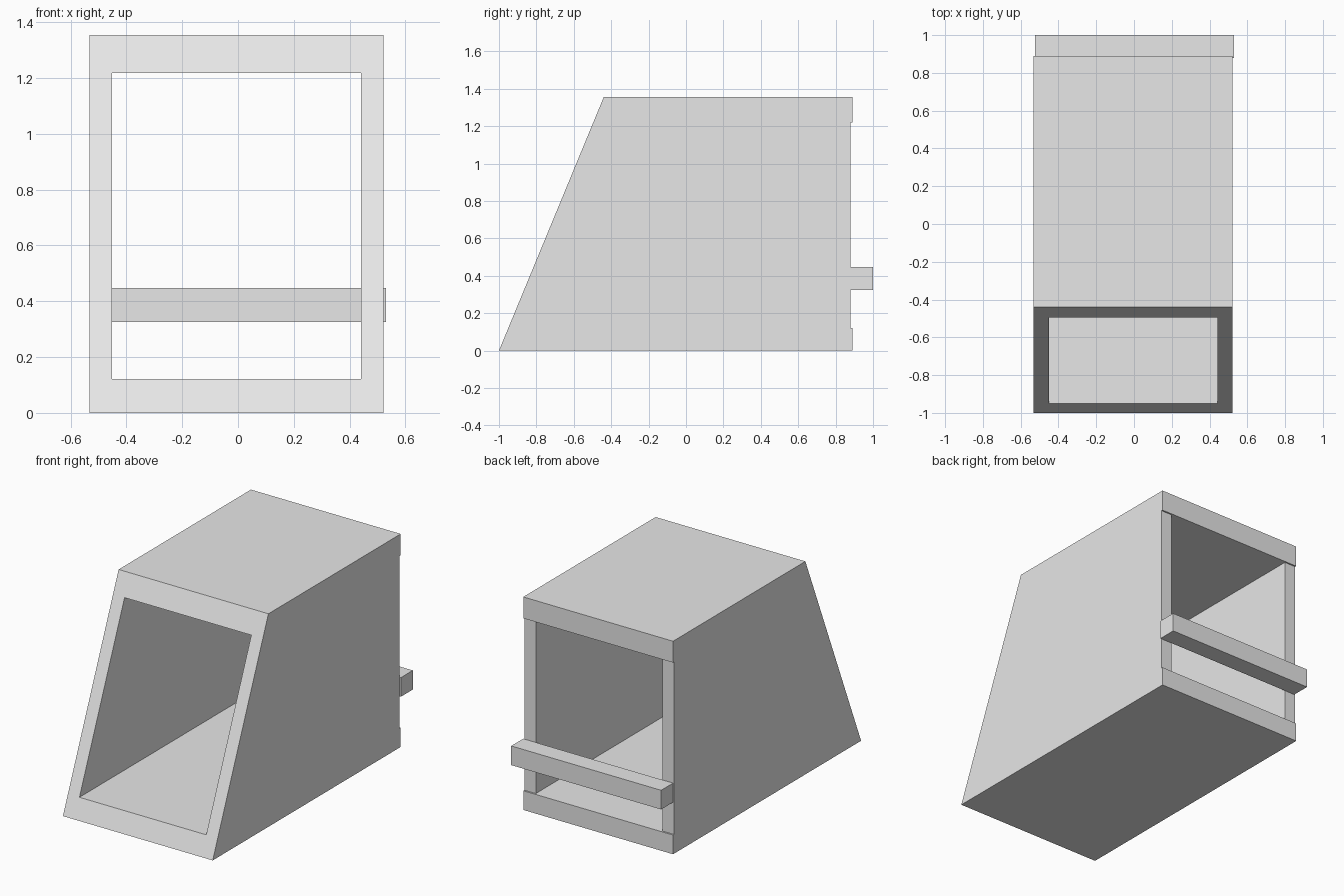
import bpy
import bmesh

cube = bpy.data.objects.get("Cube")
if cube:
    bpy.data.objects.remove(cube, do_unlink=True)

grey = bpy.data.materials.new("light_grey")
grey.use_nodes = True
grey.diffuse_color = (0.8, 0.8, 0.8, 1)
grey.node_tree.nodes["Principled BSDF"].inputs["Base Color"].default_value = (0.8, 0.8, 0.8, 1)

HEIGHT = 1.355
FLOOR_TOP, ROOF_BOTTOM = 0.122, 1.219
LEFT, RIGHT, WALL = 0.522, -0.532, 0.081


def slant(z):
    """Depth of the sloping front plane at a given height."""
    return -1 + 0.56 * z / HEIGHT


def prism(name, x0, x1, profile):
    """Extrude a side profile of (y, z) points across x."""
    bm = bmesh.new()
    face = bm.faces.new([bm.verts.new((x0, y, z)) for y, z in profile])
    extruded = bmesh.ops.extrude_face_region(bm, geom=[face])
    moved = [g for g in extruded["geom"] if isinstance(g, bmesh.types.BMVert)]
    bmesh.ops.translate(bm, verts=moved, vec=(x1 - x0, 0, 0))
    bmesh.ops.recalc_face_normals(bm, faces=bm.faces)
    mesh = bpy.data.meshes.new(name)
    bm.to_mesh(mesh)
    bm.free()
    mesh.materials.append(grey)
    bpy.context.collection.objects.link(bpy.data.objects.new(name, mesh))


def panel(name, x0, x1, z0, z1, back):
    """A board whose front edge follows the sloping plane."""
    prism(name, x0, x1, [(slant(z0), z0), (back, z0), (back, z1), (slant(z1), z1)])


# Floor and roof boards
panel("floor_board", RIGHT, LEFT, 0, FLOOR_TOP, 0.89)
panel("roof_board", RIGHT, LEFT, ROOF_BOTTOM, HEIGHT, 0.89)

# Side walls, set in slightly at the back
panel("left_wall", LEFT - WALL, LEFT, FLOOR_TOP, ROOF_BOTTOM, 0.88)
panel("right_wall", RIGHT, RIGHT + WALL, FLOOR_TOP, ROOF_BOTTOM, 0.88)

# Crossbar on the open back
prism("back_crossbar", -0.525, 0.53, [(0.88, 0.325), (1, 0.325), (1, 0.447), (0.88, 0.447)])
